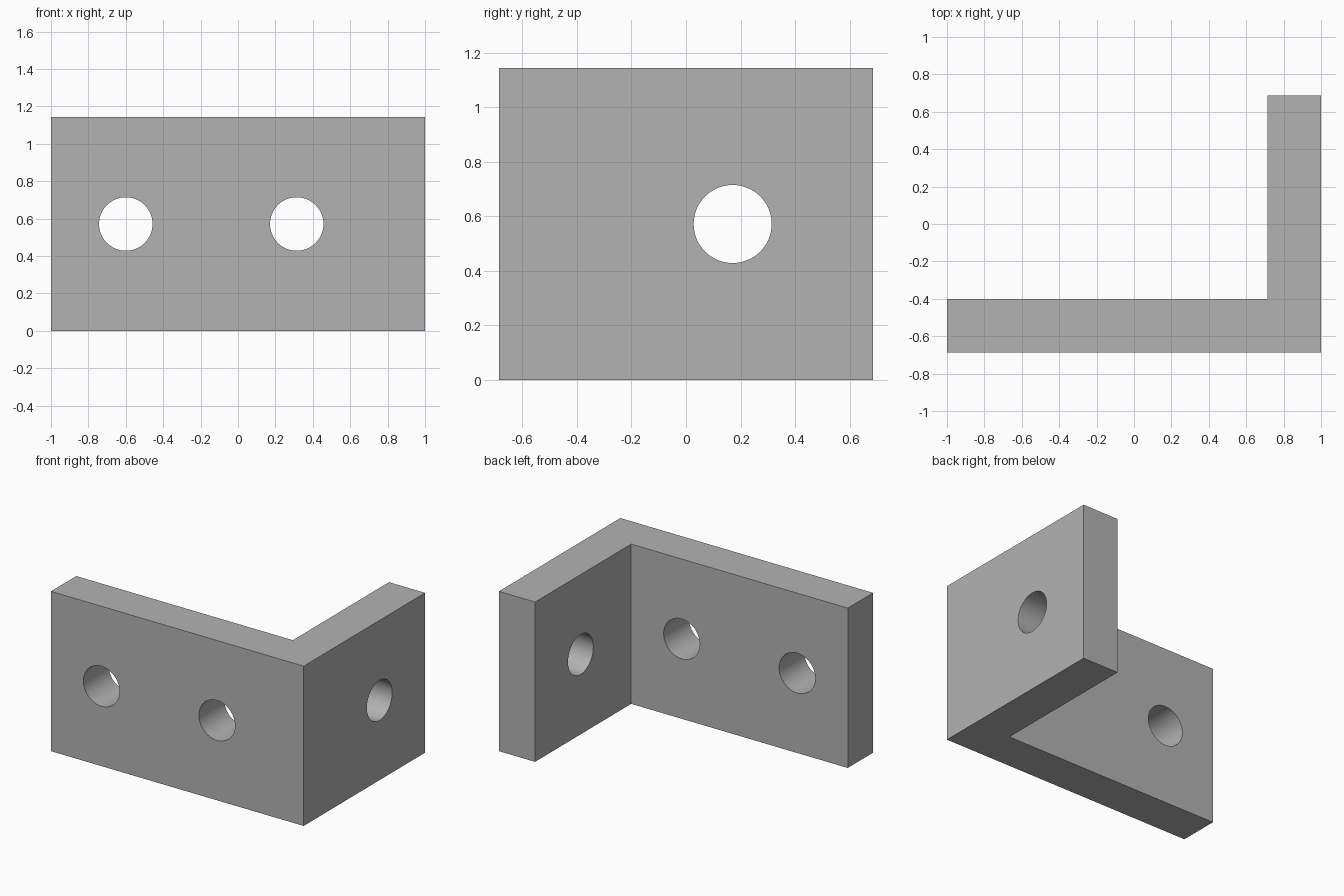
import bpy, bmesh
from math import pi

cube = bpy.data.objects.get("Cube")
if cube:
    bpy.data.objects.remove(cube, do_unlink=True)

# Dimensions
HALF_X, HALF_Y = 1.0, 0.686
HEIGHT, THICK = 1.143, 0.286
HOLE_R, HOLE_Z = 0.143, 0.5715

grey = bpy.data.materials.new("grey metal")
grey.use_nodes = True
colour = (0.45, 0.45, 0.45, 1.0)
grey.diffuse_color = colour
grey.node_tree.nodes["Principled BSDF"].inputs["Base Color"].default_value = colour

# L-shaped bracket, extruded upwards from its outline
outline = [
    (-HALF_X, -HALF_Y), (HALF_X, -HALF_Y), (HALF_X, HALF_Y),
    (HALF_X - THICK, HALF_Y), (HALF_X - THICK, -HALF_Y + THICK),
    (-HALF_X, -HALF_Y + THICK),
]
bm = bmesh.new()
base = bm.faces.new([bm.verts.new((x, y, 0)) for x, y in outline])
top = bmesh.ops.extrude_face_region(bm, geom=[base])["geom"]
bmesh.ops.translate(bm, vec=(0, 0, HEIGHT),
                    verts=[v for v in top if isinstance(v, bmesh.types.BMVert)])
bmesh.ops.recalc_face_normals(bm, faces=bm.faces)
mesh = bpy.data.meshes.new("angle_bracket")
bm.to_mesh(mesh)
bm.free()
mesh.materials.append(grey)
bracket = bpy.data.objects.new("angle_bracket", mesh)
bpy.context.collection.objects.link(bracket)


def drill(name, location, rotation):
    """Cut a round hole through one leg of the bracket."""
    bpy.ops.mesh.primitive_cylinder_add(vertices=64, radius=HOLE_R, depth=THICK * 1.5,
                                        location=location, rotation=rotation)
    cutter = bpy.context.object
    cutter.name = name
    cutter.hide_render = True
    cutter.data.materials.append(grey)
    mod = bracket.modifiers.new(name, "BOOLEAN")
    mod.operation = "DIFFERENCE"
    mod.solver = "EXACT"
    mod.object = cutter
    bpy.ops.object.select_all(action="DESELECT")
    bracket.select_set(True)
    bpy.context.view_layer.objects.active = bracket
    bpy.ops.object.modifier_apply(modifier=name)
    bpy.data.objects.remove(cutter, do_unlink=True)


# Two holes in the long leg, one in the short leg
for name, x in (("right_hole", -0.6), ("left_hole", 0.314)):
    drill(name, (x, -HALF_Y + THICK / 2, HOLE_Z), (pi / 2, 0, 0))
drill("side_hole", (HALF_X - THICK / 2, 0.171, HOLE_Z), (0, pi / 2, 0))

# Smooth bores, crisp edges
bpy.ops.object.shade_smooth_by_angle(angle=pi / 6)
